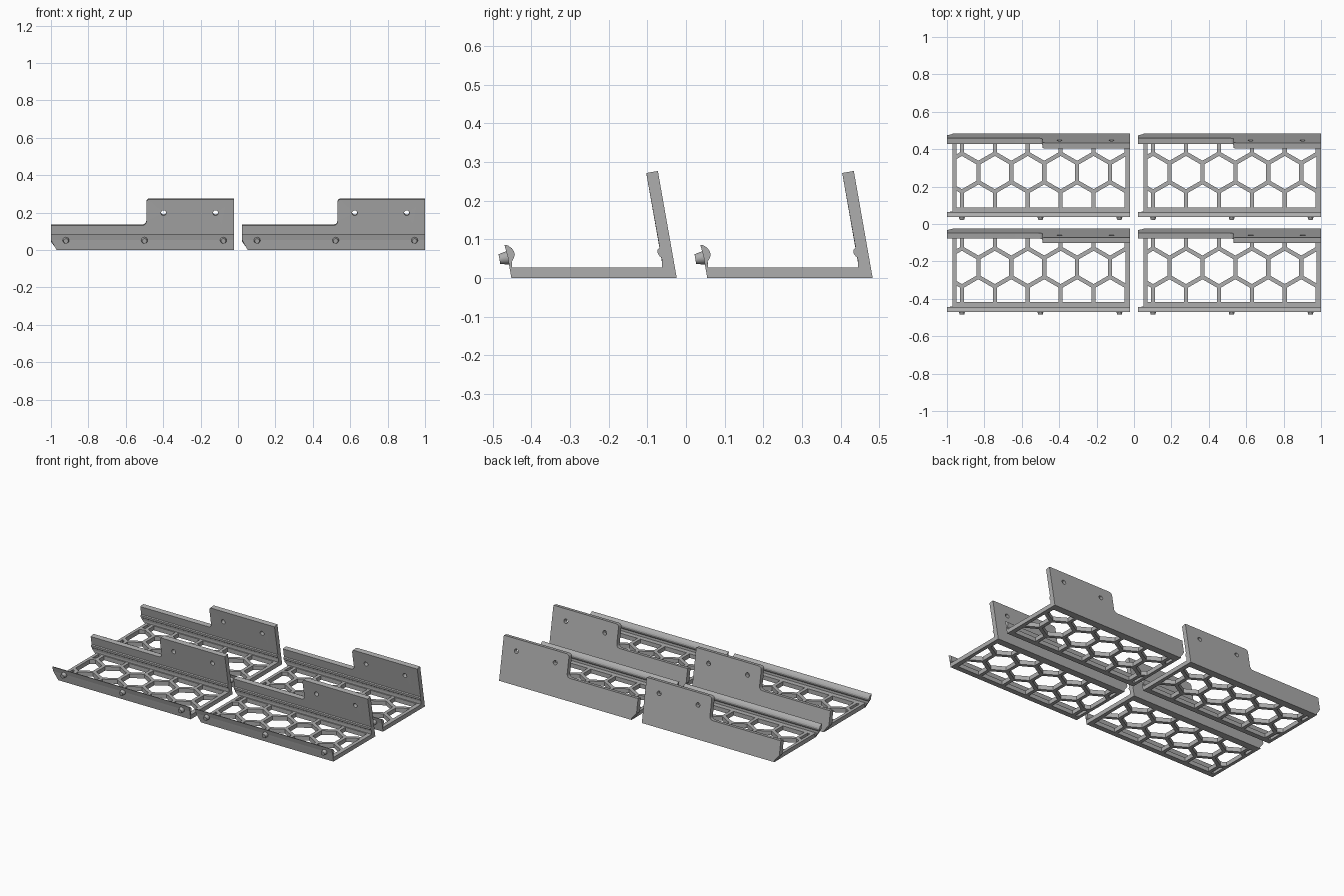
import bpy, bmesh, math
from mathutils import Vector, Matrix

if "Cube" in bpy.data.objects:
    bpy.data.objects.remove(bpy.data.objects["Cube"])

LEAN = math.radians(10)
X0, X1 = -1.0, -0.022          # ends of one shelf unit
grey = bpy.data.materials.new("mid_grey")
grey.diffuse_color = (0.42, 0.42, 0.42, 1)
grey.use_nodes = True
grey.node_tree.nodes["Principled BSDF"].inputs["Base Color"].default_value = grey.diffuse_color


def finish(name, bm):
    bmesh.ops.recalc_face_normals(bm, faces=bm.faces)
    me = bpy.data.meshes.new(name)
    bm.to_mesh(me)
    bm.free()
    me.materials.append(grey)
    ob = bpy.data.objects.new(name, me)
    bpy.context.collection.objects.link(ob)
    return ob


def add_prism(bm, pts, vec):
    """Extrude a closed outline along vec."""
    face = bm.faces.new([bm.verts.new(p) for p in pts])
    geo = bmesh.ops.extrude_face_region(bm, geom=[face], use_keep_orig=True)["geom"]
    bmesh.ops.translate(bm, vec=vec, verts=[g for g in geo if isinstance(g, bmesh.types.BMVert)])


def cut(ob, cutter):
    """Bake a boolean difference, then drop the cutter."""
    mod = ob.modifiers.new("cut", "BOOLEAN")
    mod.object, mod.solver = cutter, "EXACT"
    dg = bpy.context.evaluated_depsgraph_get()
    me = bpy.data.meshes.new_from_object(ob.evaluated_get(dg))
    ob.modifiers.clear()
    ob.data = me
    bpy.data.objects.remove(cutter)


def rounded(prev, p, nxt, r, n=5):
    """Curve points replacing corner p."""
    p = Vector(p)
    a = p + (Vector(prev) - p).normalized() * r
    b = p + (Vector(nxt) - p).normalized() * r
    return [(1 - t) ** 2 * a + 2 * t * (1 - t) * p + t * t * b for t in [i / n for i in range(n + 1)]]


def clip(poly, axis, limit, sign):
    """Keep the part of a 2D polygon on one side of an axis line."""
    out = []
    for i, q in enumerate(poly):
        p = poly[i - 1]
        dp, dq = sign * (p[axis] - limit), sign * (q[axis] - limit)
        if dp * dq < 0:
            out.append(p.lerp(q, dp / (dp - dq)))
        if dq >= 0:
            out.append(q)
    return out


def end_chamfer(bm):
    """Slope the lower left end inwards."""
    for v in bm.verts:
        if v.co.x < X0 + 0.001 and v.co.z < 0.05:
            v.co.x += 0.03 * min(1, (0.05 - v.co.z) / 0.04)


def rail(name, profile):
    bm = bmesh.new()
    add_prism(bm, [(X0, y, z) for y, z in profile], (X1 - X0, 0, 0))
    end_chamfer(bm)
    bmesh.ops.triangulate(bm, faces=[f for f in bm.faces if len(f.verts) > 4])
    return finish(name, bm)


# floor plate with honeycomb openings
bm = bmesh.new()
add_prism(bm, [(-0.97, -0.45, 0), (X1, -0.45, 0), (X1, -0.03, 0), (-0.97, -0.03, 0)], (0, 0, 0.027))
floor = finish("honeycomb_floor", bm)
bm = bmesh.new()
PITCH, RAD = 0.176, 0.077 / math.cos(math.pi / 6)
for row in (-1, 0, 1):
    for k in range(-1, 7):
        c = Vector((-0.92 + PITCH * (k + 0.5 * abs(row)), -0.232 + row * PITCH * 0.866))
        poly = [c + RAD * Vector((math.sin(a), math.cos(a))) for a in [i * math.pi / 3 for i in range(6)]]
        for axis, limit, sign in ((0, -0.95, 1), (0, -0.045, -1), (1, -0.418, 1), (1, -0.07, -1)):
            poly = clip(poly, axis, limit, sign)
        if len(poly) > 2 and max(p.x for p in poly) - min(p.x for p in poly) > 0.004:
            add_prism(bm, [(p.x, p.y, -0.05) for p in poly], (0, 0, 0.15))
cut(floor, finish("hex_cutter", bm))

# leaning back wall with a taller right half
H, LOW, STEP = 0.281, 0.139, -0.49
inner, outer = (STEP, LOW), (STEP, H)
outline = [(-0.97, 0), (X1, 0), (X1, H)]
outline += rounded((X1, H), outer, inner, 0.02)
outline += rounded(outer, inner, (X0, LOW), 0.025)
outline += [(X0, LOW), (X0, 0.05), (-0.97, 0.01)]
lean = Matrix.Translation((0, -0.024, 0)) @ Matrix.Rotation(LEAN, 4, "X")
bm = bmesh.new()
add_prism(bm, [(x, 0, z) for x, z in outline], (0, -0.0305, 0))
bm.transform(lean)
for v in bm.verts:
    v.co.z = max(v.co.z, 0)
wall = finish("back_wall", bm)

# screw holes through the tall half
bm = bmesh.new()
for x in (-0.398, -0.12):
    ring = [(x + 0.014 * math.cos(a), 0.1, 0.207 + 0.014 * math.sin(a)) for a in [i * math.pi / 10 for i in range(20)]]
    add_prism(bm, ring, (0, -0.2, 0))
bm.transform(lean)
cut(wall, finish("hole_cutter", bm))

# small catch along the foot of the wall
catch = rail("wall_catch", [(-0.05, 0.078), (-0.0688, 0.078), (-0.074, 0.073), (-0.073, 0.063),
                            (-0.068, 0.056), (-0.062, 0.052), (-0.062, 0.02), (-0.05, 0.02)])

# hooked front lip
lip = rail("front_lip", [(-0.452, 0), (-0.459, 0.04), (-0.4615, 0.055), (-0.470, 0.086), (-0.461, 0.084),
                         (-0.451, 0.077), (-0.445, 0.068), (-0.443, 0.06), (-0.446, 0.05), (-0.451, 0.042),
                         (-0.450, 0.027), (-0.44, 0.027), (-0.44, 0)])

# tapered pegs on the front lip
bm = bmesh.new()
for x in (-0.92, -0.5, -0.078):
    m = Matrix.Translation((x, -0.468, 0.051)) @ Matrix.Rotation(math.pi / 2 + LEAN, 4, "X")
    bmesh.ops.create_cone(bm, cap_ends=True, segments=20, radius1=0.019, radius2=0.013, depth=0.03, matrix=m)
pegs = finish("lip_pegs", bm)

# repeat the unit in a two by two layout
parts = [floor, wall, catch, lip, pegs]
for ob in parts:
    for dx, dy in ((1.022, 0), (0, 0.507), (1.022, 0.507)):
        dup = ob.copy()
        dup.location = (dx, dy, 0)
        bpy.context.collection.objects.link(dup)
for ob in (wall, pegs):
    bpy.ops.object.select_all(action="DESELECT")
    ob.select_set(True)
    bpy.context.view_layer.objects.active = ob
    bpy.ops.object.shade_smooth_by_angle(angle=math.radians(30))
